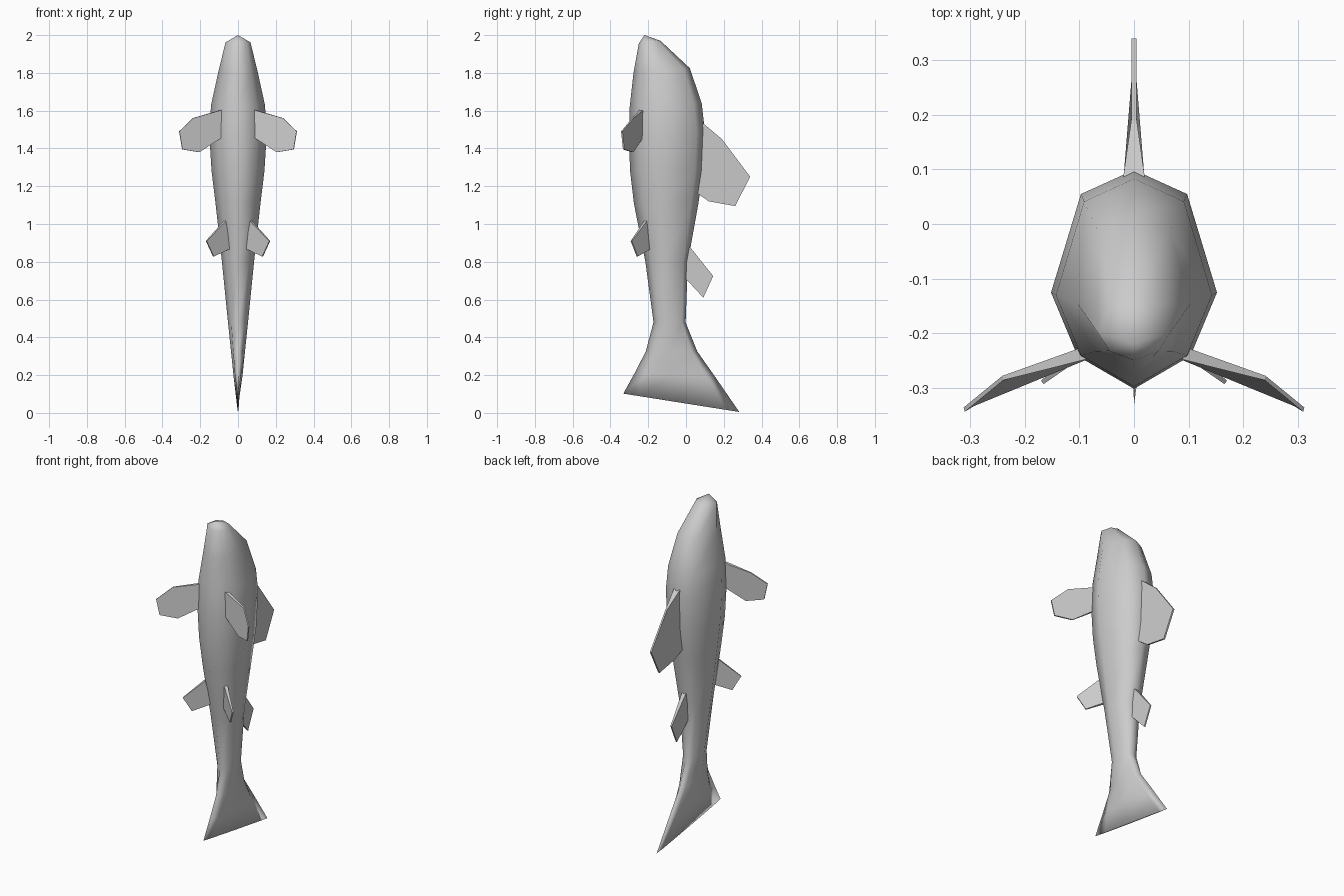
import bpy, bmesh
from mathutils import Vector

if "Cube" in bpy.data.objects:
    bpy.data.objects.remove(bpy.data.objects["Cube"])


def finish(name, bm, smooth):
    bmesh.ops.recalc_face_normals(bm, faces=bm.faces[:])
    me = bpy.data.meshes.new(name)
    bm.to_mesh(me)
    bm.free()
    for p in me.polygons:
        p.use_smooth = smooth
    ob = bpy.data.objects.new(name, me)
    bpy.context.collection.objects.link(ob)
    return ob


# eight-sided body section: (width fraction, fraction from back to belly)
half = [(0, 0), (0.64, 0.11), (1, 0.56), (0.68, 0.85), (0, 1)]
section = half + [(-w, f) for w, f in half[3:0:-1]]

# body stations: back y, back z, belly y, belly z, half width
stations = [
    (-0.135, 1.970, -0.250, 1.955, 0.066),
    (0.020, 1.825, -0.278, 1.800, 0.103),
    (0.083, 1.640, -0.298, 1.620, 0.143),
    (0.099, 1.500, -0.302, 1.450, 0.152),
    (0.090, 1.280, -0.296, 1.280, 0.140),
    (0.066, 1.110, -0.276, 1.110, 0.119),
    (0.010, 0.800, -0.215, 0.800, 0.085),
    (-0.002, 0.480, -0.172, 0.480, 0.053),
    (0.060, 0.325, -0.213, 0.325, 0.037),
    (0.155, 0.190, -0.275, 0.205, 0.024),
    (0.282, 0.005, -0.332, 0.102, 0.004),
]

# body and tail
bm = bmesh.new()
rings = []
for yb, zb, yf, zf, w in stations:
    rings.append([bm.verts.new((w * s, yb + (yf - yb) * f, zb + (zf - zb) * f))
                  for s, f in section])
n = len(section)
for a, b in zip(rings, rings[1:]):
    for i in range(n):
        j = (i + 1) % n
        bm.faces.new((a[i], a[j], b[j], b[i]))
nose = bm.verts.new((0, -0.22, 2.0))
for i in range(n):
    bm.faces.new((rings[0][i], rings[0][(i + 1) % n], nose))
bm.faces.new(rings[-1])
finish("body", bm, True)


def fin(name, outline, root_t, edge_t, mirror=False):
    """Tapered blade; the first and last outline points form the root."""
    pts = [Vector(p) for p in outline]
    nrm = (pts[1] - pts[0]).cross(pts[-1] - pts[0]).normalized()
    bm = bmesh.new()
    sides = []
    for s in (1, -1):
        sides.append([bm.verts.new(p + nrm * s * (root_t if i in (0, len(pts) - 1) else edge_t))
                      for i, p in enumerate(pts)])
        bm.faces.new(sides[-1])
    for i in range(len(pts)):
        j = (i + 1) % len(pts)
        bm.faces.new((sides[0][i], sides[0][j], sides[1][j], sides[1][i]))
    ob = finish(name, bm, False)
    if mirror:
        ob.modifiers.new("mirror", 'MIRROR').use_axis[0] = True
    return ob


# fins along the back
fin("dorsal_fin", [(0, 0.07, 1.55), (0, 0.19, 1.45), (0, 0.34, 1.25),
                   (0, 0.26, 1.095), (0, 0.12, 1.12), (0, 0.05, 1.17)], 0.022, 0.005)
fin("rear_back_fin", [(0, 0.0, 0.905), (0, 0.144, 0.725),
                      (0, 0.092, 0.61), (0, -0.02, 0.73)], 0.015, 0.004)

# paired side fins
fin("pectoral_fins", [(0.085, -0.235, 1.605), (0.24, -0.282, 1.56), (0.311, -0.34, 1.49),
                      (0.295, -0.33, 1.395), (0.205, -0.283, 1.38), (0.085, -0.235, 1.46)],
    0.012, 0.004, True)
fin("pelvic_fins", [(0.07, -0.215, 1.015), (0.168, -0.29, 0.91),
                    (0.13, -0.258, 0.828), (0.045, -0.19, 0.87)],
    0.01, 0.004, True)
